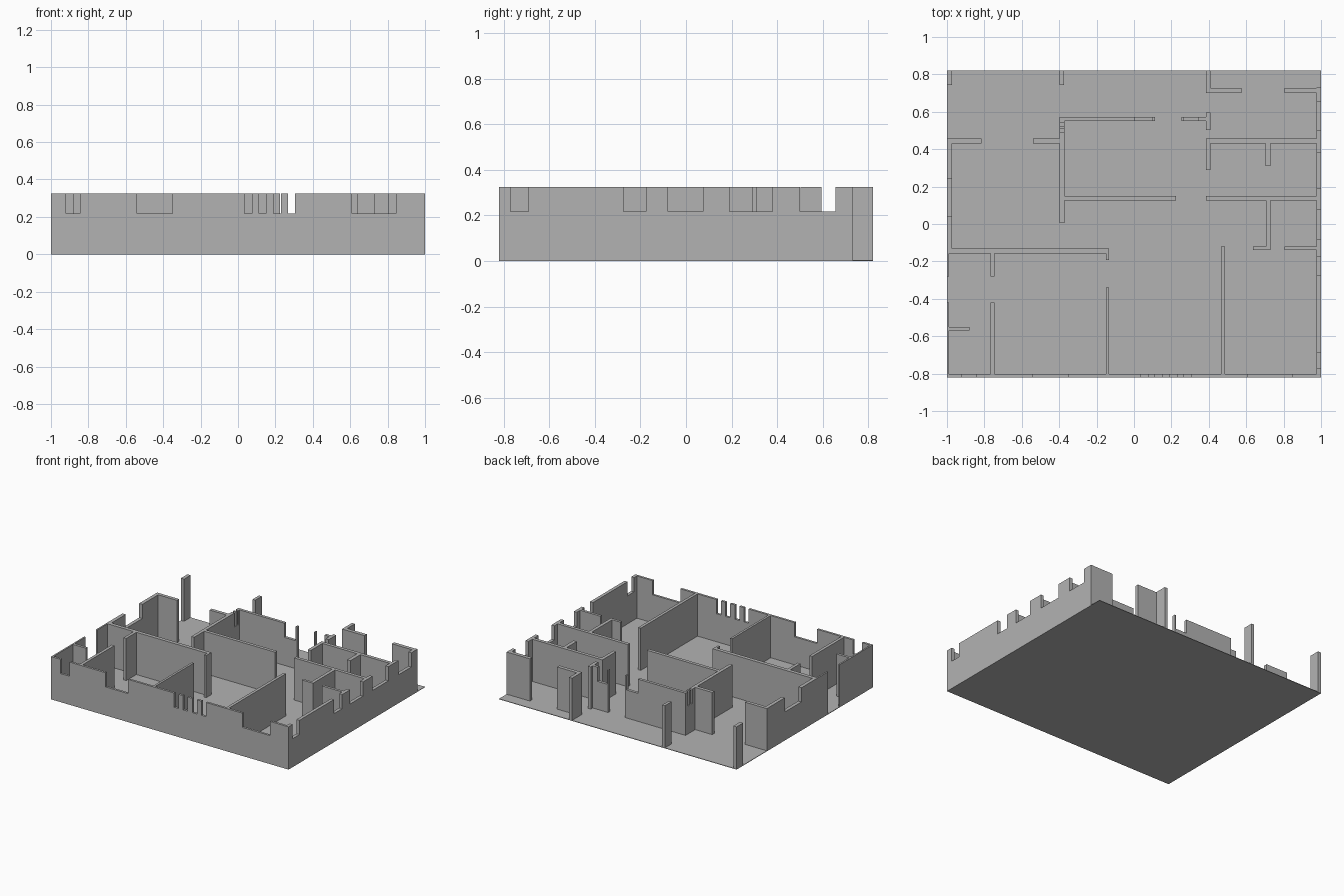
import bpy, bmesh
from mathutils import Vector

if "Cube" in bpy.data.objects:
    bpy.data.objects.remove(bpy.data.objects["Cube"])

H = 0.325      # wall height
SILL = 0.217   # height of the wall under windows
FLOOR = 0.004

plaster = bpy.data.materials.new("grey plaster")
plaster.diffuse_color = (0.45, 0.45, 0.45, 1)
plaster.use_nodes = True
plaster.node_tree.nodes["Principled BSDF"].inputs["Base Color"].default_value = plaster.diffuse_color


def wall(name, axis, a, b, c0, c1, windows=(), z0=0.0, z1=H):
    """Wall from a to b along an axis, c0..c1 across it; windows notch the top edge."""
    profile = [(a, z0), (a, z1)]
    for w0, w1 in windows:
        profile += [(w0, z1), (w0, SILL), (w1, SILL), (w1, z1)]
    profile += [(b, z1), (b, z0)]
    place = (lambda t, z: (t, c0, z)) if axis == 'x' else (lambda t, z: (c0, t, z))
    depth = Vector((0, c1 - c0, 0)) if axis == 'x' else Vector((c1 - c0, 0, 0))
    bm = bmesh.new()
    face = bm.faces.new([bm.verts.new(place(*p)) for p in profile])
    ext = bmesh.ops.extrude_face_region(bm, geom=[face], use_keep_orig=True)
    moved = [v for v in ext["geom"] if isinstance(v, bmesh.types.BMVert)]
    bmesh.ops.translate(bm, vec=depth, verts=moved)
    bmesh.ops.recalc_face_normals(bm, faces=bm.faces)
    mesh = bpy.data.meshes.new(name)
    bm.to_mesh(mesh)
    bm.free()
    mesh.materials.append(plaster)
    obj = bpy.data.objects.new(name, mesh)
    bpy.context.collection.objects.link(obj)
    return obj


# Floor slab
wall("floor", 'x', -1, 1, -0.82, 0.82, z1=FLOOR)

# Outer walls with window notches
wall("front_wall", 'x', -1, 1, -0.82, -0.803,
     [(-0.92, -0.845), (-0.54, -0.35), (0.035, 0.075), (0.112, 0.15),
      (0.19, 0.23), (0.267, 0.306), (0.61, 0.845)])
wall("right_wall", 'y', -0.803, 0.73, 0.975, 1,
     [(-0.77, -0.69), (-0.275, -0.175), (-0.08, 0.075), (0.19, 0.38), (0.5, 0.655)])
wall("left_wall_back", 'y', -0.13, 0.43, -1, -0.973, [(0.04, 0.24)])
wall("left_wall_middle", 'y', -0.28, -0.158, -1, -0.988)
wall("left_wall_front", 'y', -0.803, -0.42, -1, -0.988)

# Back facade pieces and terrace columns
wall("back_left_wall", 'x', -1, -0.815, 0.43, 0.456)
wall("back_left_return", 'x', -0.54, -0.397, 0.43, 0.456)
wall("back_middle_wall", 'x', -0.372, 0.112, 0.55, 0.572, [(0.005, 0.1)])
wall("back_door_side", 'x', 0.255, 0.385, 0.55, 0.572, [(0.265, 0.343)])
wall("back_door_column", 'y', 0.503, 0.595, 0.385, 0.41)
wall("corner_column", 'y', 0.742, 0.82, -1, -0.973)
wall("terrace_column", 'y', 0.742, 0.82, -0.397, -0.374)
wall("porch_column", 'y', 0.70, 0.82, 0.385, 0.41)
wall("porch_wall_left", 'x', 0.41, 0.575, 0.70, 0.728)
wall("porch_wall_right", 'x', 0.805, 0.975, 0.70, 0.728)

# Inner walls running left to right
for i, (a, b, c0, c1) in enumerate([
        (0.41, 0.975, 0.43, 0.456),
        (-0.372, 0.225, 0.125, 0.15),
        (0.385, 0.975, 0.125, 0.15),
        (0.635, 0.705, -0.14, -0.12),
        (0.805, 0.975, -0.14, -0.12),
        (-1, -0.133, -0.158, -0.13),
        (-0.988, -0.88, -0.57, -0.55)]):
    wall(f"inner_wall_across_{i}", 'x', a, b, c0, c1)

# Inner walls running front to back
wall("living_room_side_wall", 'y', 0.005, 0.572, -0.397, -0.372,
     [(0.49, 0.507), (0.523, 0.54)])
for i, (a, b, c0, c1) in enumerate([
        (0.29, 0.456, 0.385, 0.41),
        (0.31, 0.43, 0.702, 0.73),
        (-0.14, 0.125, 0.705, 0.73),
        (-0.193, -0.158, -0.15, -0.133),
        (-0.803, -0.34, -0.15, -0.133),
        (-0.28, -0.158, -0.768, -0.745),
        (-0.803, -0.42, -0.768, -0.745),
        (-0.803, -0.12, 0.465, 0.487)]):
    wall(f"inner_wall_along_{i}", 'y', a, b, c0, c1)
